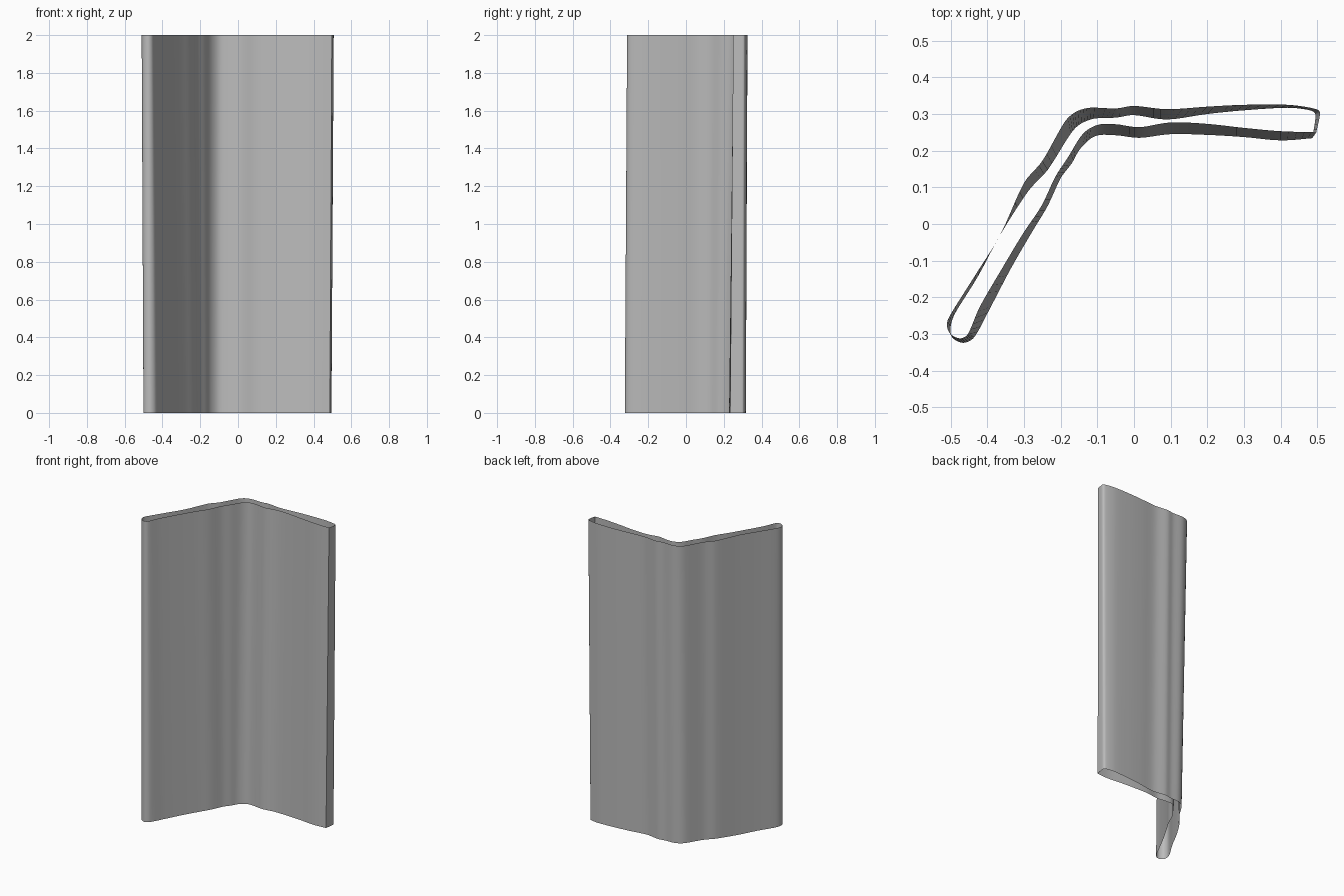
import bpy
import bmesh
import math
from mathutils import Vector

HEIGHT = 2.0
SPLINE_STEPS = 5
UNIT = 0.001  # the outlines are written in thousandths

# Outline of each open end, from the front corner of the left wing,
# along the front wall, round the right tip and back along the rear wall
TOP_OUTLINE = [
    (497, 250), (400, 253), (300, 262), (200, 273), (100, 277), (15, 264),
    (-50, 272), (-100, 270), (-140, 245), (-180, 182), (-215, 128),
    (-252, 50), (-302, -25), (-362, -125), (-420, -225), (-453, -300),
    (-475, -312), (-502, -298), (-510, -270), (-495, -238), (-430, -135),
    (-365, -30), (-300, 112), (-250, 172), (-190, 277), (-160, 305),
    (-120, 317), (-50, 315), (0, 322), (90, 313), (200, 320), (300, 325),
    (420, 325), (490, 315), (507, 304), (497, 250),
]
BOTTOM_OUTLINE = [
    (486, 234), (400, 228), (300, 237), (200, 243), (100, 245), (15, 235),
    (-50, 242), (-105, 240), (-145, 207), (-170, 165), (-200, 125),
    (-235, 50), (-277, -20), (-335, -120), (-390, -225), (-435, -308),
    (-465, -324), (-495, -310), (-500, -280), (-487, -242), (-425, -142),
    (-365, -30), (-288, 90), (-235, 148), (-177, 240), (-150, 270),
    (-110, 287), (-50, 290), (0, 297), (90, 285), (200, 300), (300, 310),
    (420, 317), (480, 310), (495, 298), (486, 234),
]


def make_material(name, colour):
    material = bpy.data.materials.new(name)
    material.use_nodes = True
    material.diffuse_color = colour
    shader = material.node_tree.nodes["Principled BSDF"]
    shader.inputs["Base Color"].default_value = colour
    return material


def smooth_outline(outline, height):
    """Run a smooth curve through the outline, keeping its end corner sharp."""
    points = [Vector((x * UNIT, y * UNIT, height)) for x, y in outline]
    last = len(points) - 1
    curve = []
    for i in range(last):
        start, end = points[i], points[i + 1]
        before = points[max(i - 1, 0)]
        after = points[min(i + 2, last)]
        # Limit the tangents so that short spans do not overshoot
        span = (end - start).length
        leave = (end - before) * 0.5
        arrive = (after - start) * 0.5
        leave = leave.normalized() * min(leave.length, span)
        arrive = arrive.normalized() * min(arrive.length, span)
        for step in range(SPLINE_STEPS):
            t = step / SPLINE_STEPS
            s = 1 - t
            curve.append(start * (s * s * (1 + 2 * t)) + leave * (t * s * s)
                         + end * (t * t * (1 + 2 * s)) - arrive * (t * t * s))
    return curve


def loft_open_tube(name, lower, upper, material):
    """Join two matching rings with a wall and leave both ends open."""
    bm = bmesh.new()
    low = [bm.verts.new(p) for p in lower]
    high = [bm.verts.new(p) for p in upper]
    for i in range(len(low)):
        j = (i + 1) % len(low)
        bm.faces.new((low[i], high[i], high[j], low[j]))
    mesh = bpy.data.meshes.new(name)
    bm.to_mesh(mesh)
    bm.free()
    mesh.materials.append(material)
    tube = bpy.data.objects.new(name, mesh)
    bpy.context.collection.objects.link(tube)
    return tube


default_cube = bpy.data.objects.get("Cube")
if default_cube:
    bpy.data.objects.remove(default_cube, do_unlink=True)

# Bent hollow panel, leaning slightly from bottom to top
grey = make_material("plain grey", (0.5, 0.5, 0.5, 1))
panel = loft_open_tube("bent_panel",
                       smooth_outline(BOTTOM_OUTLINE, 0),
                       smooth_outline(TOP_OUTLINE, HEIGHT), grey)

# Smooth shading that keeps the end corner crisp
bpy.ops.object.select_all(action='DESELECT')
panel.select_set(True)
bpy.context.view_layer.objects.active = panel
bpy.ops.object.shade_smooth_by_angle(angle=math.radians(35))
